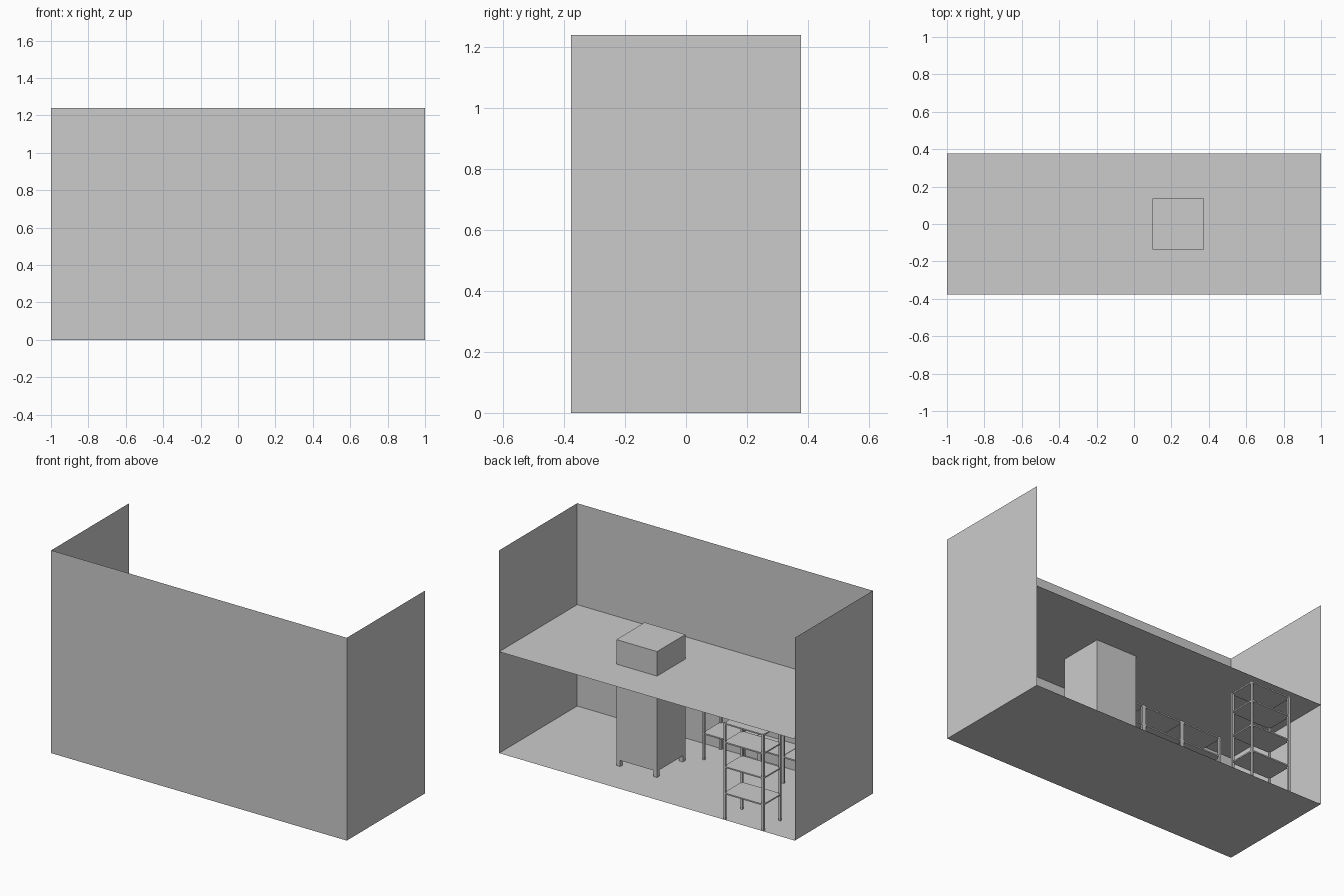
import bpy

if "Cube" in bpy.data.objects:
    bpy.data.objects.remove(bpy.data.objects["Cube"])

W, D, H, MID = 1.0, 0.377, 1.24, 0.62   # half width, half depth, height, upper floor level


def mesh_object(name, verts, faces):
    me = bpy.data.meshes.new(name)
    me.from_pydata(verts, [], faces)
    me.update()
    ob = bpy.data.objects.new(name, me)
    bpy.context.collection.objects.link(ob)
    return ob


def panel(name, a, b, c, d):
    return mesh_object(name, [a, b, c, d], [(0, 1, 2, 3)])


def boxes(name, parts):
    """One object from several boxes, each given as (min corner, max corner)."""
    verts, faces = [], []
    for lo, hi in parts:
        n = len(verts)
        verts += [(x, y, z) for z in (lo[2], hi[2])
                  for x, y in ((lo[0], lo[1]), (hi[0], lo[1]), (hi[0], hi[1]), (lo[0], hi[1]))]
        faces += [tuple(n + i for i in f) for f in
                  ((3, 2, 1, 0), (4, 5, 6, 7), (0, 1, 5, 4),
                   (1, 2, 6, 5), (2, 3, 7, 6), (3, 0, 4, 7))]
    return mesh_object(name, verts, faces)


def corner_posts(x0, x1, y0, y1, z0, z1, s):
    return [((x, y, z0), (x + s, y + s, z1)) for x in (x0, x1 - s) for y in (y0, y1 - s)]


# Room shell: two floors, front wall and side walls, open at back and top
for name, z in (("ground_floor", 0), ("upper_floor", MID)):
    panel(name, (-W, -D, z), (W, -D, z), (W, D, z), (-W, D, z))
panel("front_wall", (-W, -D, 0), (W, -D, 0), (W, -D, H), (-W, -D, H))
for name, x in (("left_wall", -W), ("right_wall", W)):
    panel(name, (x, -D, 0), (x, D, 0), (x, D, H), (x, -D, H))

# Tall cabinet on short legs, passing through the upper floor
boxes("cabinet_body", [((0.10, -0.137, 0.037), (0.375, 0.137, 0.77))])
boxes("cabinet_legs", corner_posts(0.10, 0.375, -0.137, 0.137, 0, 0.037, 0.025))

# Shelf racks: three along the front wall, one at the open back
RW, RD, POST, THICK = 0.27, 0.175, 0.012, 0.008


def rack(name, x, y):
    boxes(name + "_posts", corner_posts(x, x + RW, y, y + RD, 0, 0.592, POST))
    boxes(name + "_shelves", [((x + 0.001, y + 0.001, z - THICK), (x + RW - 0.001, y + RD - 0.001, z))
                              for z in (0.163, 0.325, 0.475, 0.59)])


for i in range(3):
    rack(f"front_rack_{i + 1}", -0.78 + i * RW, -D + 0.001)
rack("back_rack", -0.787, D - RD - 0.002)
